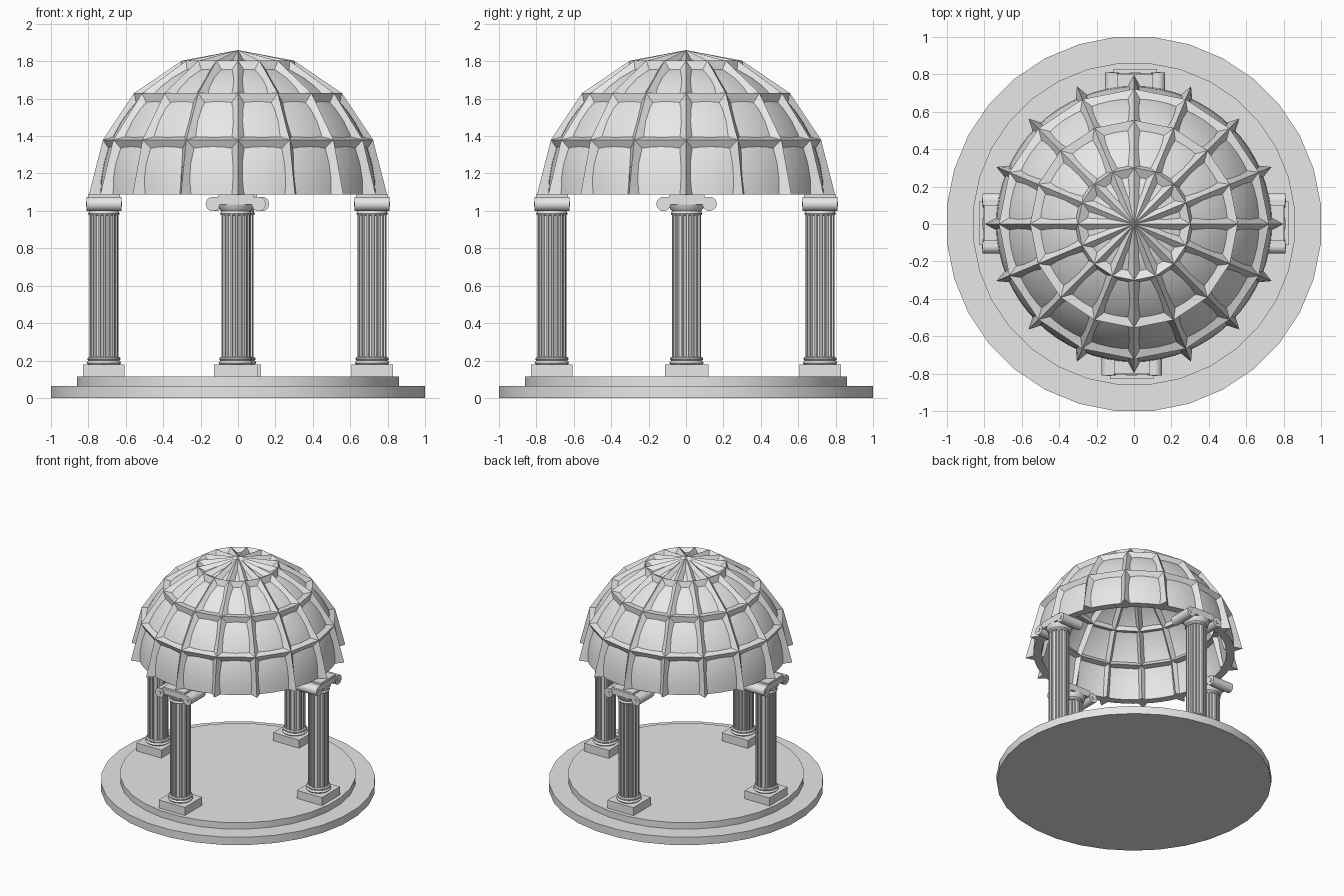
import bpy, bmesh, math
from mathutils import Vector, Matrix

if "Cube" in bpy.data.objects:
    bpy.data.objects.remove(bpy.data.objects["Cube"])

stone = bpy.data.materials.new("light grey stone")
stone.diffuse_color = (0.8, 0.8, 0.8, 1)
stone.use_nodes = True
stone.node_tree.nodes["Principled BSDF"].inputs["Base Color"].default_value = stone.diffuse_color
CEN = Vector((0, 0, 1.087))


def finish(bm, name, smooth=30):
    bmesh.ops.remove_doubles(bm, verts=bm.verts, dist=0.0001)
    bmesh.ops.recalc_face_normals(bm, faces=bm.faces)
    me = bpy.data.meshes.new(name)
    bm.to_mesh(me)
    bm.free()
    me.materials.append(stone)
    ob = bpy.data.objects.new(name, me)
    bpy.context.collection.objects.link(ob)
    if smooth:
        bpy.ops.object.select_all(action='DESELECT')
        ob.select_set(True)
        bpy.context.view_layer.objects.active = ob
        bpy.ops.object.shade_smooth_by_angle(angle=math.radians(smooth))
    return ob


def lathe(bm, profile, sides, half=0.0):
    rings = []
    for r, z in profile:
        if r < 1e-6:
            rings.append([bm.verts.new((0, 0, z))] * sides)
        else:
            rings.append([bm.verts.new((r * math.cos((i + half) * math.tau / sides),
                                        r * math.sin((i + half) * math.tau / sides), z))
                          for i in range(sides)])
    for lo, hi in zip(rings, rings[1:]):
        for i in range(sides):
            j = (i + 1) % sides
            vs = list(dict.fromkeys((lo[i], lo[j], hi[j], hi[i])))
            if len(vs) > 2:
                bm.faces.new(vs)


def box(bm, size, loc):
    bmesh.ops.create_cube(bm, size=1, matrix=Matrix.Translation(loc) @ Matrix.Diagonal((*size, 1)))


# stepped round base
bm = bmesh.new()
lathe(bm, [(0, 0), (1.005, 0), (1.005, 0.063), (0.864, 0.063), (0.864, 0.115), (0, 0.115)], 32, 0.5)
finish(bm, "stepped_base")

# smooth dome shell: outer skin, inner skin and flat rim
RO, RI, N = 0.737, 0.678, 16
arc = [i * math.pi / 2 / 14 for i in range(15)]
profile = [(RO * math.cos(a) if a < 1.57 else 0, CEN.z + RO * math.sin(a)) for a in reversed(arc)]
profile += [(RI * math.cos(a) if a < 1.57 else 0, CEN.z + RI * math.sin(a)) for a in arc]
bm = bmesh.new()
lathe(bm, profile, 64)
finish(bm, "dome_shell")


# faceted ribs: every cell of the grid has sloping borders running down to the shell
def ribs(name, rings, foot, w):
    bm = bmesh.new()

    def point(r, z, i):
        a = i * math.tau / N
        return Vector((r * math.cos(a), r * math.sin(a), z))

    def drop(p):
        return CEN + (p - CEN).normalized() * foot

    for k in range(len(rings) - 1):
        for i in range(N):
            a, b = point(*rings[k], i), point(*rings[k], i + 1)
            d, c = point(*rings[k + 1], i), point(*rings[k + 1], i + 1)
            side = (b - a).normalized()
            up = ((c + d) - (a + b)).normalized()
            lift = up * w if k else Vector()
            lean = ((d - a).dot(side)) / (d - a).length * w
            a2 = drop(a + side * (w + (lean if k else 0)) + lift)
            b2 = drop(b - side * (w + (lean if k else 0)) + lift)
            if rings[k + 1][0] < 1e-6:
                t = drop(d - up * w * 4.2)
                c2 = d2 = t
            else:
                d2 = drop(d + side * max(w - lean, 0.01) - up * w)
                c2 = drop(c - side * max(w - lean, 0.01) - up * w)
            quads = [(b, c, c2, b2), (d, a, a2, d2)]
            if k:
                quads.append((a, b, b2, a2))
            else:
                # close the rib ends at the rim
                quads += [(a, a2, drop(a)), (b, drop(b), b2)]
            if (c - d).length > 1e-5:
                quads.append((c, d, d2, c2))
            for q in quads:
                bm.faces.new([bm.verts.new(p) for p in q])
    return finish(bm, name, 0)


rings = [(0.797, CEN.z), (0.722, 1.38), (0.555, 1.63), (0.30, 1.803), (0, 1.86)]
ribs("dome_outer_ribs", rings, RO - 0.002, 0.036)
s = 0.655 / 0.79
inner = ribs("dome_inner_ribs", [(r * s, CEN.z + (z - CEN.z) * s) for r, z in rings], RI + 0.002, 0.022)
inner.data.flip_normals()

# columns: local x points outwards, local y runs along the rim
def column(name, angle, loc):
    place = Matrix.Translation(loc) @ Matrix.Rotation(angle, 4, 'Z')
    parts = []

    # square plinth
    bm = bmesh.new()
    box(bm, (0.222, 0.232, 0.066), (0, 0, 0.147))
    parts.append(finish(bm, name + "_plinth", 0))

    # rounded foot and neck mouldings
    bm = bmesh.new()
    lathe(bm, [(0, 0.178), (0.086, 0.18), (0.092, 0.188), (0.086, 0.197), (0.082, 0.2),
               (0.088, 0.205), (0.088, 0.213), (0.08, 0.22), (0, 0.22)], 24)
    lathe(bm, [(0, 0.975), (0.08, 0.977), (0.084, 0.985), (0.08, 0.993), (0.078, 1.0),
               (0.09, 1.015), (0.096, 1.035), (0, 1.037)], 24)
    parts.append(finish(bm, name + "_mouldings", 40))

    # fluted shaft
    bm = bmesh.new()
    flutes = 16
    loop = []
    for i in range(flutes):
        for t, r in ((0, 0.077), (0.3, 0.077), (0.45, 0.069), (0.85, 0.069)):
            a = (i + t) * math.tau / flutes
            loop.append((r * math.cos(a), r * math.sin(a)))
    lo = [bm.verts.new((x, y, 0.215)) for x, y in loop]
    hi = [bm.verts.new((x, y, 0.98)) for x, y in loop]
    for i in range(len(loop)):
        j = (i + 1) % len(loop)
        bm.faces.new((lo[i], lo[j], hi[j], hi[i]))
    parts.append(finish(bm, name + "_shaft", 0))

    # scrolled capital
    bm = bmesh.new()
    turn = Matrix.Rotation(math.pi / 2, 4, 'Y')
    for y in (-0.123, 0.123):
        for r, depth in ((0.038, 0.186), (0.014, 0.194)):
            bmesh.ops.create_cone(bm, cap_ends=True, segments=20, radius1=r, radius2=r, depth=depth,
                                  matrix=Matrix.Translation((0, y, 1.037)) @ turn)
    box(bm, (0.176, 0.246, 0.04), (0, 0, 1.054))
    box(bm, (0.172, 0.19, 0.02), (0, 0, 1.078))
    parts.append(finish(bm, name + "_capital", 30))
    for ob in parts:
        ob.matrix_world = place


column("right_column", 0, (0.717, 0.003, 0))
column("back_column", math.pi / 2, (0.006, 0.717, 0))
column("left_column", math.pi, (-0.717, 0.003, 0))
column("front_column", -math.pi / 2, (-0.012, -0.717, 0))
